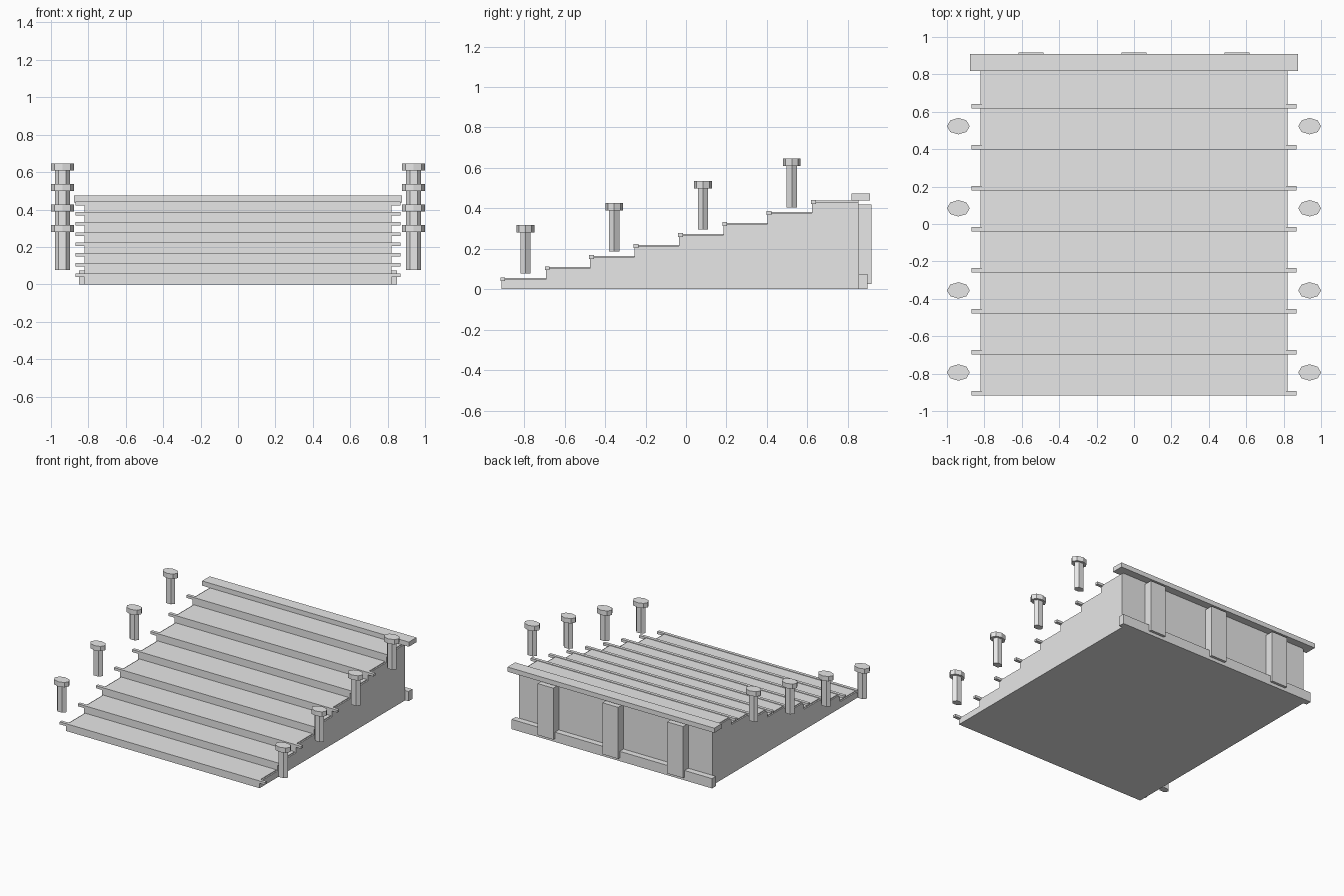
import bpy, bmesh, math

if "Cube" in bpy.data.objects:
    bpy.data.objects.remove(bpy.data.objects["Cube"])

stone = bpy.data.materials.new("pale_grey_stone")
stone.diffuse_color = (0.8, 0.8, 0.8, 1)
stone.use_nodes = True
stone.node_tree.nodes["Principled BSDF"].inputs["Base Color"].default_value = stone.diffuse_color

STEPS, DEPTH, RISE = 8, 0.2195, 0.0547
FRONT, BACK = -0.913, 0.852


def finish(bm, name):
    bmesh.ops.recalc_face_normals(bm, faces=bm.faces)
    me = bpy.data.meshes.new(name)
    bm.to_mesh(me)
    bm.free()
    me.materials.append(stone)
    ob = bpy.data.objects.new(name, me)
    bpy.context.collection.objects.link(ob)
    return ob


def box(name, x0, x1, y0, y1, z0, z1):
    bm = bmesh.new()
    bmesh.ops.create_cube(bm, size=1)
    for v in bm.verts:
        v.co = (x1 if v.co.x > 0 else x0,
                y1 if v.co.y > 0 else y0,
                z1 if v.co.z > 0 else z0)
    return finish(bm, name)


def stepped_slab(name, x0, x1, drop=0.0, z0=0.0):
    """Staircase side profile extruded across x."""
    pts = [(BACK, z0), (FRONT, z0)]
    for i in range(STEPS):
        y, z = FRONT + i * DEPTH, (i + 1) * RISE - drop
        pts.append((y, z))
        pts.append((BACK if i == STEPS - 1 else y + DEPTH, z))
    bm = bmesh.new()
    face = bm.faces.new([bm.verts.new((x0, y, z)) for y, z in pts])
    ext = bmesh.ops.extrude_face_region(bm, geom=[face])
    bmesh.ops.translate(bm, vec=(x1 - x0, 0, 0),
                        verts=[g for g in ext["geom"] if isinstance(g, bmesh.types.BMVert)])
    return finish(bm, name)


def prism(bm, sides, r, x, y, z0, z1):
    """Flattened polygonal prism with corners on the x axis."""
    rings = [[bm.verts.new((x + r * math.cos(2 * math.pi * k / sides),
                            y + 0.72 * r * math.sin(2 * math.pi * k / sides), z))
              for k in range(sides)] for z in (z0, z1)]
    bm.faces.new(rings[0][::-1])
    bm.faces.new(rings[1])
    for k in range(sides):
        n = (k + 1) % sides
        bm.faces.new((rings[0][k], rings[0][n], rings[1][n], rings[1][k]))


# Solid stair body and the thin side stringers
stepped_slab("stair_body", -0.812, 0.812)
for side, s in (("left", -1), ("right", 1)):
    stepped_slab("stringer_" + side, min(s * 0.812, s * 0.822),
                 max(s * 0.812, s * 0.822), 0.006)

# Nosing bars overhanging each tread
for i in range(STEPS):
    y, z = FRONT + i * DEPTH, (i + 1) * RISE
    box(f"nosing_{i + 1}", -0.87, 0.87, y - 0.005, y + 0.019, z - 0.015, z + 0.004)

# Back wall: coping, plinth and three pilasters
box("coping", -0.877, 0.877, 0.818, 0.91, 0.438, 0.474)
box("plinth", -0.85, 0.85, BACK, 0.898, 0, 0.075)
for i, x in enumerate((-0.55, 0, 0.55)):
    box(f"pilaster_{i + 1}", x - 0.067, x + 0.067, BACK, 0.918, 0.025, 0.42)

# Free-standing bollards climbing along both sides
for side, s in (("left", -1), ("right", 1)):
    for i in range(4):
        y, z = -0.794 + i * 2 * DEPTH, 0.077 + i * 2 * RISE
        bm = bmesh.new()
        prism(bm, 6, 0.04, s * 0.939, y, z, z + 0.203)
        prism(bm, 8, 0.061, s * 0.939, y, z + 0.203, z + 0.24)
        finish(bm, f"bollard_{side}_{i + 1}")
